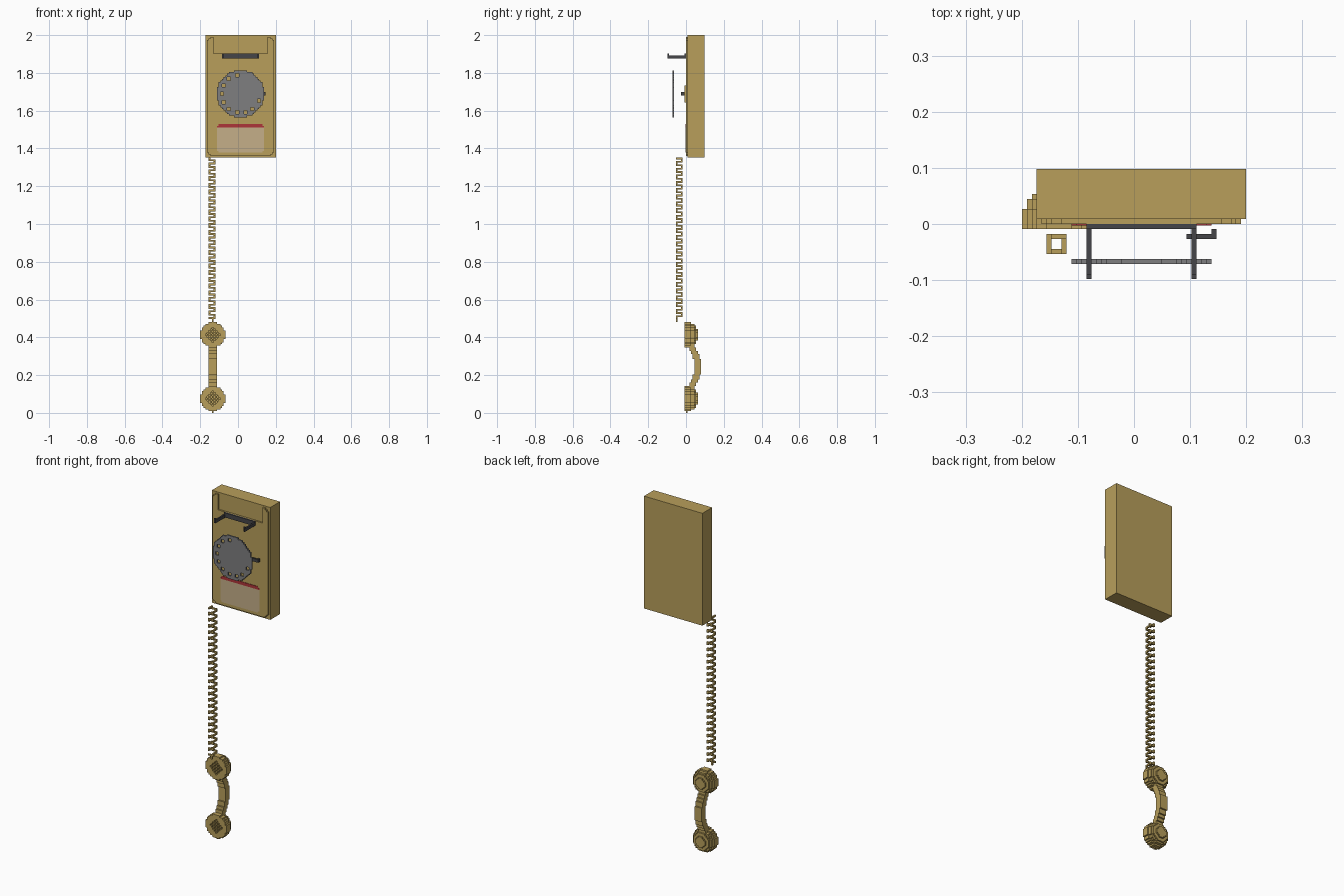
import bpy, bmesh, math
from mathutils import Vector

old = bpy.data.objects.get("Cube")
if old:
    bpy.data.objects.remove(old)

H = 2 / 225                                   # edge of one block
ORIGIN = Vector((-22.5 * H, -11 * H, 0))      # corner of the block grid


def material(name, r, g, b):
    m = bpy.data.materials.new(name)
    m.use_nodes = True
    m.diffuse_color = (r, g, b, 1)
    m.node_tree.nodes["Principled BSDF"].inputs["Base Color"].default_value = (r, g, b, 1)
    return m


TAN = material("mustard_plastic", 0.48, 0.345, 0.105)
GREY = material("dial_grey", 0.21, 0.21, 0.215)
DARK = material("dark_metal", 0.06, 0.06, 0.065)
RED = material("red_strip", 0.42, 0.035, 0.04)
CARD = material("pale_card", 0.56, 0.43, 0.25)


def finish(name, bm, mat):
    me = bpy.data.meshes.new(name)
    bm.to_mesh(me)
    bm.free()
    me.materials.append(mat)
    ob = bpy.data.objects.new(name, me)
    bpy.context.collection.objects.link(ob)
    return ob


def boxes(name, mat, *spans):
    """Boxes given as (x0, x1, y0, y1, z0, z1) in blocks."""
    bm = bmesh.new()
    for x0, x1, y0, y1, z0, z1 in spans:
        for v in bmesh.ops.create_cube(bm, size=1)["verts"]:
            v.co = ORIGIN + H * Vector((x1 if v.co.x > 0 else x0,
                                        y1 if v.co.y > 0 else y0,
                                        z1 if v.co.z > 0 else z0))
    return finish(name, bm, mat)


def blocks(name, mat, cells):
    """Outer skin of a set of unit blocks."""
    bm = bmesh.new()
    cells, verts = set(cells), {}

    def vert(p):
        key = tuple(round(c) for c in p)
        if key not in verts:
            verts[key] = bm.verts.new(ORIGIN + H * Vector(key))
        return verts[key]

    for c in cells:
        mid = Vector(c) + Vector((.5, .5, .5))
        for axis in range(3):
            for sign in (-1, 1):
                n = Vector((0, 0, 0))
                n[axis] = sign
                if tuple(int(c[i] + n[i]) for i in range(3)) in cells:
                    continue
                u = Vector((0, 0, 0))
                u[(axis + 1) % 3] = 1
                w = n.cross(u)
                bm.faces.new([vert(mid + (n + a * u + b * w) / 2)
                              for a, b in ((-1, -1), (1, -1), (1, 1), (-1, 1))])
    return finish(name, bm, mat)


# Wall housing
boxes("housing", TAN, (3, 45, 12, 22, 152, 225))


# Front panel with stepped corners and a recess behind the cradle
def on_panel(x, z):
    corner = min(x - 4, 43 - x) + min(z - 153, 223 - z)
    recess = 8 <= x < 40 and z >= 214
    return corner >= 2 and not recess


blocks("front_panel", TAN, [(x, 11, z) for x in range(4, 44)
                            for z in range(153, 224) if on_panel(x, z)])

# Cradle hook
boxes("cradle_hook", DARK,
      (13, 35, 10, 11, 211, 214),
      *[s for x in (13, 34) for s in ((x, x + 1, 0, 10, 211, 213),
                                      (x, x + 1, 0, 1, 213, 214))])

# Dial plate with a ring of finger holes
CX, CZ = 24, 190
holes = set()
for n in range(10):
    a = math.radians(99 + 26.5 * n)
    hx, hz = CX + round(11.4 * math.cos(a)), CZ + round(11.4 * math.sin(a))
    holes |= {(hx + i, hz + k) for i in (-1, 0) for k in (-1, 0)}
blocks("dial_plate", GREY, [(x, 3, z) for x in range(CX - 14, CX + 14)
                            for z in range(CZ - 14, CZ + 14)
                            if math.hypot(x + .5 - CX, z + .5 - CZ) < 14.1
                            and (x, z) not in holes])
boxes("dial_hub", TAN, (CX - 5, CX + 5, 10, 11, CZ - 5, CZ + 5))
boxes("finger_stop", DARK, (33, 39, 8, 9, 189, 191), (38, 39, 9, 10, 189, 191))

# Number card and its red strip
boxes("number_card", CARD, (10, 38, 10.7, 11, 156, 170), (11, 37, 10.7, 11, 155, 156))
boxes("card_strip", RED, (10, 38, 10.7, 11, 170, 171), (11, 37, 10.7, 11, 171, 172))

# Coiled cord: each turn climbs one block per side of a square
cord = [(7, 5, 54), (7, 5, 55)]
for z in range(56, 152):
    for t in range(4):
        cord.append(((5 + t, 5, z), (8, 5 + t, z), (5 + t, 8, z), (5, 5 + t, z))[z % 4])
blocks("coiled_cord", TAN, cord)

# Handset cups: stepped domes with a diamond of sound holes
CUP_X = 7.5
RADII = (7.5, 7.5, 7.5, 7.5, 6.6, 6.6, 5.5, 3.5)
for name, cz in (("ear_cup", 46.5), ("mouth_cup", 8.5)):
    cells = []
    for d, r in enumerate(RADII):
        for x in range(15):
            for z in range(int(cz - 7.5), int(cz + 7.5)):
                dx, dz = x + .5 - CUP_X, z + .5 - cz
                pit = d == 0 and abs(dx) + abs(dz) <= 4 and (dx + dz) % 2 == 0
                if math.hypot(dx, dz) < r + .1 and not pit:
                    cells.append((x, 10 + d, z))
    blocks(name, TAN, cells)
boxes("mouth_cup_nub", TAN, (7, 8, 11, 12, 0, 1))

# Handset grip: stepped arc bowing backwards between the cups
grip = []
for z in range(14, 41):
    top = 20 - round(4 * ((z + .5 - 27.5) / 12) ** 2)
    grip += [(x, y, z) for x in range(5, 10) for y in range(top - 4, top)]
blocks("handset_grip", TAN, grip)
